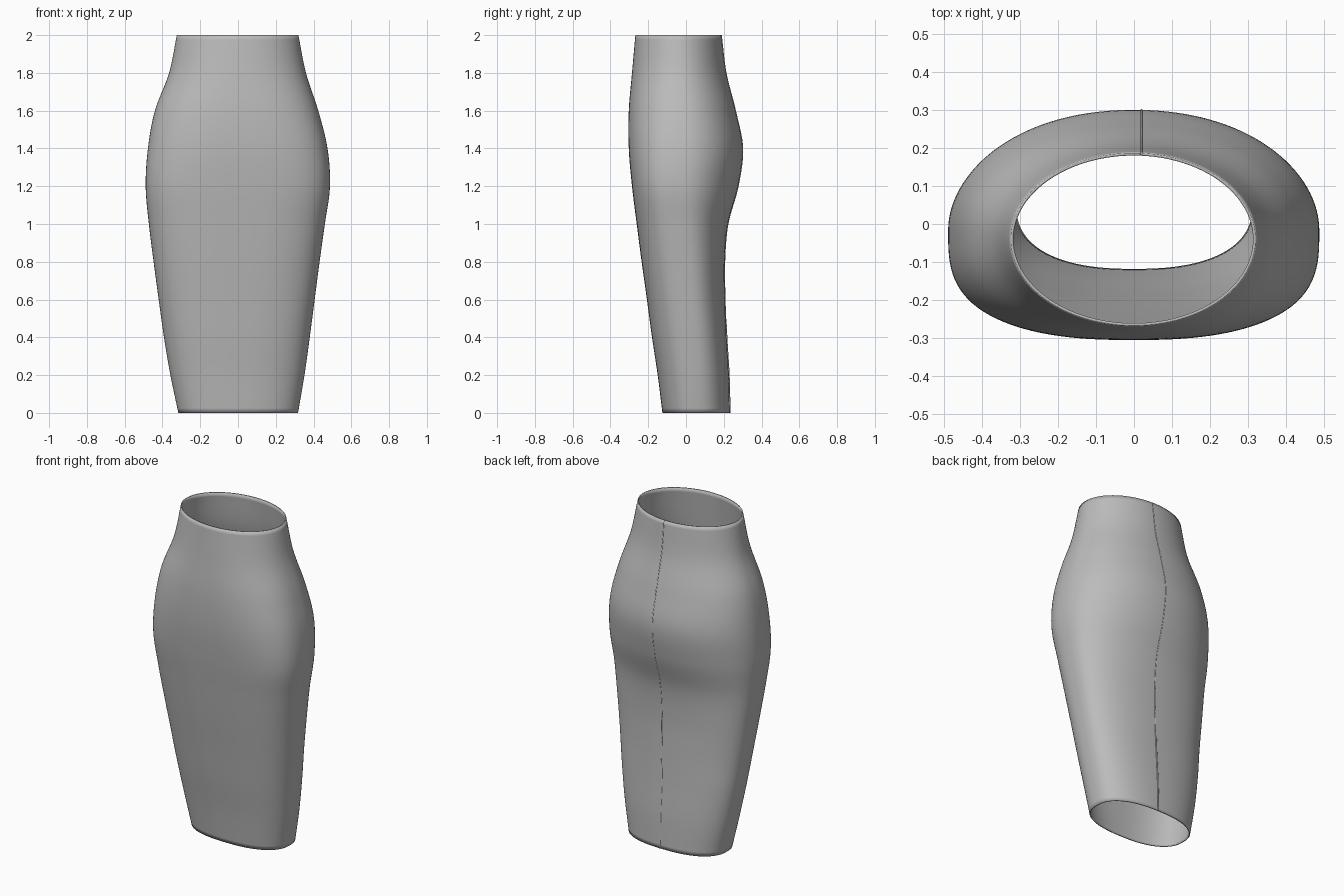
import bpy
import math

cube = bpy.data.objects.get("Cube")
if cube:
    bpy.data.objects.remove(cube, do_unlink=True)

# Fabric colour
fabric = bpy.data.materials.new("grey_fabric")
fabric.use_nodes = True
GREY = (0.5, 0.5, 0.5, 1)
fabric.diffuse_color = GREY
bsdf = fabric.node_tree.nodes["Principled BSDF"]
bsdf.inputs["Base Color"].default_value = GREY
bsdf.inputs["Roughness"].default_value = 0.8

# Body profiles, sampled evenly from hem to waist
STEP = 0.2
PROFILES = {
    "left": [.318, .352, .38, .406, .432, .46, .487, .474, .425, .36, .32],
    "right": [.316, .358, .392, .42, .447, .472, .489, .477, .44, .365, .324],
    "front": [.125, .15, .18, .207, .235, .261, .286, .303, .303, .286, .268],
    "back": [.232, .227, .215, .207, .205, .222, .276, .3, .262, .212, .187],
    "middle": [.05, .045, .035, .02, .005, -.01, -.02, -.02, -.025, -.03, -.04],
    "front_power": [2.4, 2.5, 2.6, 2.7, 2.8, 2.9, 3, 2.8, 2.5, 2.2, 2],
    "back_power": [2.4, 2.4, 2.4, 2.3, 2.3, 2.2, 2.1, 2.1, 2.1, 2, 2],
}
SEAM_X = 0.02


def sample(name, z):
    """Smooth cubic interpolation through one profile."""
    p = PROFILES[name]
    i = min(int(z / STEP), len(p) - 2)
    t = z / STEP - i
    a = p[i - 1] if i else 2 * p[0] - p[1]
    b, c = p[i], p[i + 1]
    d = p[i + 2] if i + 2 < len(p) else 2 * c - b
    return b + t / 2 * (c - a + t * (2 * a - 5 * b + 4 * c - d
                                     + t * (3 * (b - c) + d - a)))


def section_point(angle, z):
    """Point on the rounded cross-section at height z."""
    s, c = math.sin(angle), math.cos(angle)
    side = "back" if s >= 0 else "front"
    power = 2 / sample(side + "_power", z)
    mid = sample("middle", z)
    reach = sample("back", z) - mid if s >= 0 else sample("front", z) + mid
    half = sample("left" if c >= 0 else "right", z)
    x = math.copysign(abs(c) ** power, c) * half
    y = mid + math.copysign(abs(s) ** power, s) * reach
    return x, y, z


def add_mesh(name, verts, faces):
    mesh = bpy.data.meshes.new(name)
    mesh.from_pydata(verts, [], faces)
    mesh.materials.append(fabric)
    obj = bpy.data.objects.new(name, mesh)
    bpy.context.collection.objects.link(obj)
    bpy.context.view_layer.objects.active = obj
    obj.select_set(True)
    return obj


def finish(obj, thickness):
    shell = obj.modifiers.new("cloth_thickness", "SOLIDIFY")
    shell.thickness = thickness
    shell.offset = -1
    bpy.ops.object.shade_smooth_by_angle(angle=math.radians(40))
    obj.select_set(False)


# Skirt body: a tube lofted through the sections, open at waist and hem
ROWS, COLS = 80, 128
verts = [section_point(2 * math.pi * (k + 0.5) / COLS, 2 * j / ROWS)
         for j in range(ROWS + 1) for k in range(COLS)]
faces = [(j * COLS + k, j * COLS + (k + 1) % COLS,
          (j + 1) * COLS + (k + 1) % COLS, (j + 1) * COLS + k)
         for j in range(ROWS) for k in range(COLS)]
finish(add_mesh("skirt_body", verts, faces), 0.007)


# Back seam: a narrow overlapping flap edge, wider at the hem vent
seam_verts, seam_faces = [], []
for j in range(ROWS + 1):
    z = 2 * j / ROWS
    y = sample("back", z)
    width = 0.012 if z < 0.5 else 0.005
    lift = 0.004 if z < 0.5 else 0.0025
    seam_verts += [(SEAM_X - width, y - 0.002, z), (SEAM_X, y + lift, z)]
    if j:
        n = 2 * j
        seam_faces.append((n - 2, n, n + 1, n - 1))
finish(add_mesh("back_seam", seam_verts, seam_faces), 0.004)
